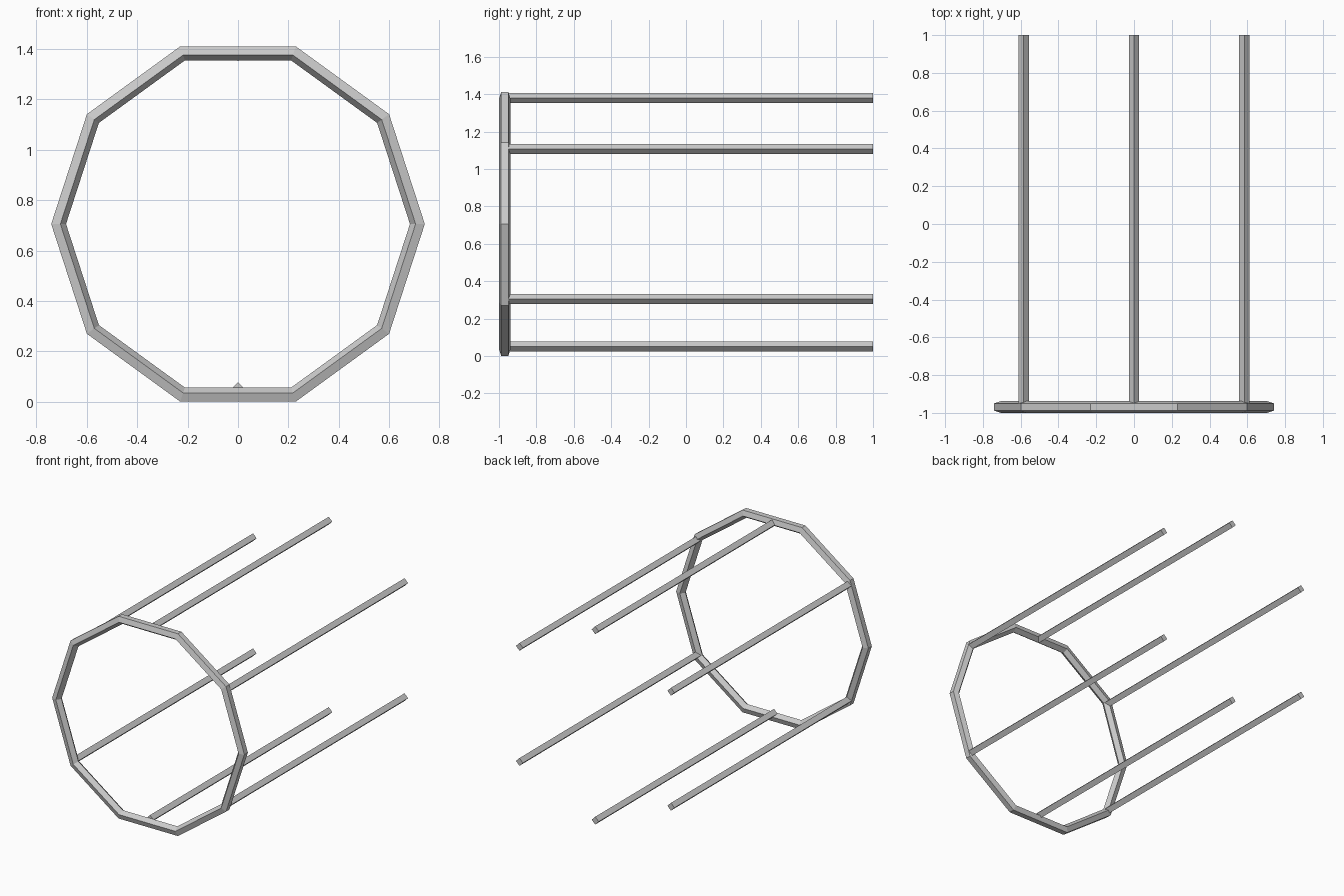
import bpy, bmesh
from math import sin, cos, pi

if "Cube" in bpy.data.objects:
    bpy.data.objects.remove(bpy.data.objects["Cube"])

CZ = 0.7055          # height of the ring centre
RING_Y = -0.969      # depth of the ring centre


def make_object(name, bm):
    bmesh.ops.recalc_face_normals(bm, faces=bm.faces)
    mesh = bpy.data.meshes.new(name)
    bm.to_mesh(mesh)
    bm.free()
    obj = bpy.data.objects.new(name, mesh)
    bpy.context.collection.objects.link(obj)
    return obj


def make_ring(name, sides, tube_sides, outer, tube):
    # ten-sided hoop swept from a pentagon that points to the centre
    flat = tube * cos(pi / tube_sides)
    bm = bmesh.new()
    loops = []
    for i in range(sides):
        a = 2 * pi * i / sides
        loop = []
        for j in range(tube_sides):
            b = pi + 2 * pi * j / tube_sides
            r = outer - flat + tube * cos(b)
            loop.append(bm.verts.new((r * cos(a), RING_Y + tube * sin(b), CZ + r * sin(a))))
        loops.append(loop)
    for i in range(sides):
        p, q = loops[i], loops[(i + 1) % sides]
        for j in range(tube_sides):
            k = (j + 1) % tube_sides
            bm.faces.new((p[j], p[k], q[k], q[j]))
    return make_object(name, bm)


def make_bar(name, x, z, radius, y0, y1):
    # square bar standing on its edge, running front to back
    bm = bmesh.new()
    ends = [[bm.verts.new((x + radius * cos(k * pi / 2), y, z + radius * sin(k * pi / 2)))
             for k in range(4)] for y in (y0, y1)]
    for k in range(4):
        n = (k + 1) % 4
        bm.faces.new((ends[0][k], ends[0][n], ends[1][n], ends[1][k]))
    for end in ends:
        bm.faces.new(end)
    return make_object(name, bm)


# front hoop
make_ring("front_ring", 10, 5, 0.741, 0.0325)

# six long bars fixed to the back of the hoop
bars = {"top": (0, 0.673), "bottom": (0, -0.654),
        "upper_left": (-0.584, 0.401), "upper_right": (0.584, 0.401),
        "lower_left": (-0.584, -0.401), "lower_right": (0.584, -0.401)}
for label, (x, dz) in bars.items():
    make_bar(label + "_bar", x, CZ + dz, 0.027, RING_Y, 1.0)
